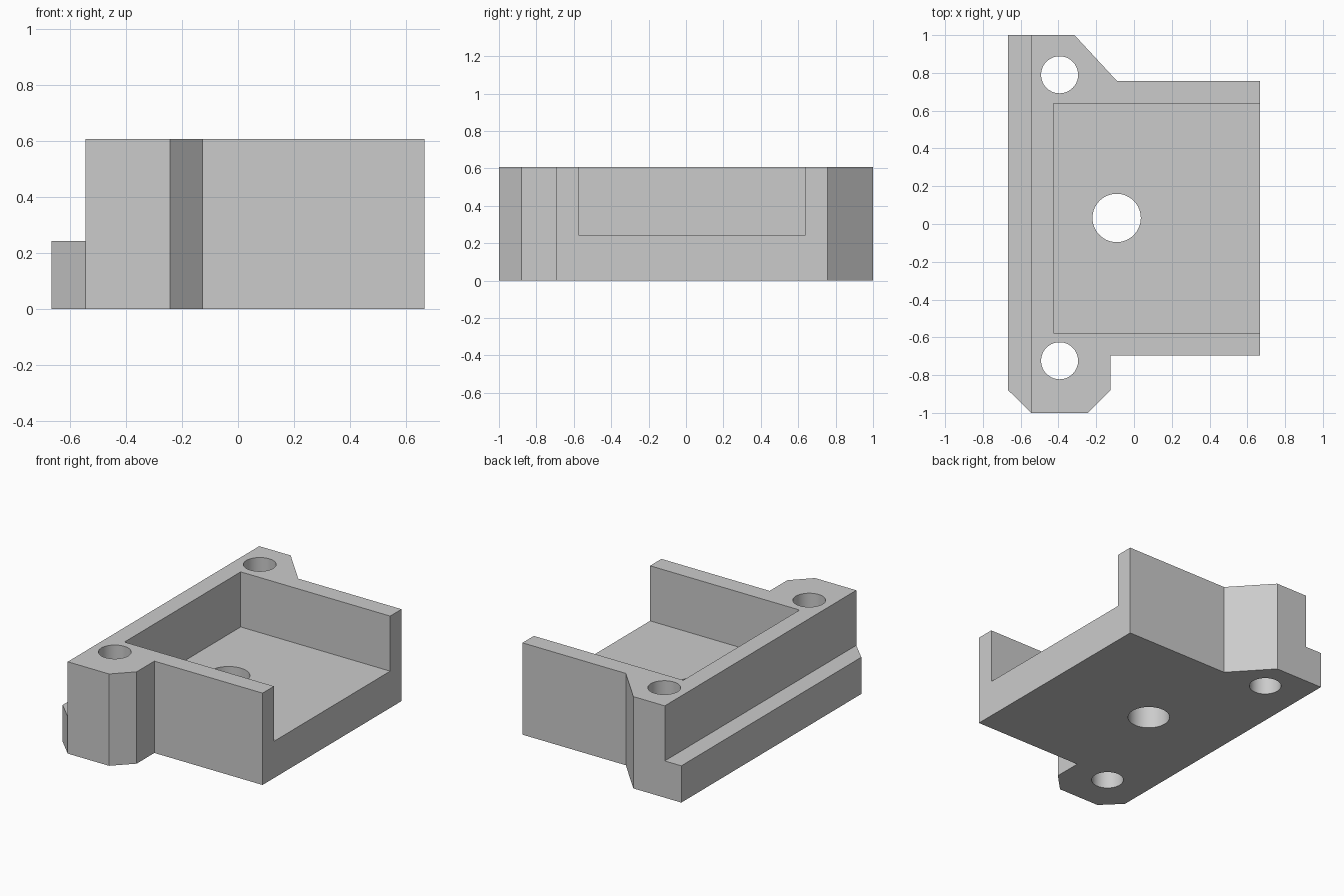
import bpy
import bmesh

cube = bpy.data.objects.get("Cube")
if cube:
    bpy.data.objects.remove(cube, do_unlink=True)

HEIGHT, STEP = 0.607, 0.243

grey = bpy.data.materials.new("plain grey")
grey.use_nodes = True
grey.diffuse_color = (0.6, 0.6, 0.6, 1)
grey.node_tree.nodes["Principled BSDF"].inputs["Base Color"].default_value = (0.6, 0.6, 0.6, 1)


def extrude_profile(name, points, z0, z1):
    """Solid prism from a plan outline."""
    bm = bmesh.new()
    face = bm.faces.new([bm.verts.new((x, y, z0)) for x, y in points])
    top = bmesh.ops.extrude_face_region(bm, geom=[face])["geom"]
    bmesh.ops.translate(bm, vec=(0, 0, z1 - z0),
                        verts=[v for v in top if isinstance(v, bmesh.types.BMVert)])
    bmesh.ops.recalc_face_normals(bm, faces=bm.faces)
    mesh = bpy.data.meshes.new(name)
    bm.to_mesh(mesh)
    bm.free()
    mesh.materials.append(grey)
    obj = bpy.data.objects.new(name, mesh)
    bpy.context.collection.objects.link(obj)
    return obj


def rectangle(x0, x1, y0, y1):
    return [(x0, y0), (x1, y0), (x1, y1), (x0, y1)]


# Bracket body with its two mounting ears
body = extrude_profile("bracket_body", [
    (-0.666, 1), (-0.315, 1), (-0.09, 0.757), (0.666, 0.757), (0.666, -0.695),
    (-0.125, -0.695), (-0.125, -0.88), (-0.243, -1), (-0.545, -1), (-0.666, -0.88),
], 0, HEIGHT)

# Open tray pocket and the low ledge along the side
cutters = [
    extrude_profile("pocket_cutter", rectangle(-0.427, 1, -0.576, 0.638), STEP, 1),
    extrude_profile("ledge_cutter", rectangle(-1, -0.545, -1.2, 1.2), STEP, 1),
]

# Two screw holes and the larger floor hole
for name, x, y, radius in (("rear_hole", -0.394, 0.79, 0.098),
                           ("front_hole", -0.394, -0.724, 0.098),
                           ("floor_hole", -0.092, 0.032, 0.128)):
    bpy.ops.mesh.primitive_cylinder_add(vertices=64, radius=radius, depth=2, location=(x, y, 0))
    hole = bpy.context.object
    hole.name = name + "_cutter"
    hole.data.materials.append(grey)
    cutters.append(hole)

for cutter in cutters:
    mod = body.modifiers.new(cutter.name, "BOOLEAN")
    mod.operation, mod.solver, mod.object = "DIFFERENCE", "EXACT", cutter

# Bake the cuts, then drop the cutters
bpy.ops.object.select_all(action="DESELECT")
body.select_set(True)
bpy.context.view_layer.objects.active = body
for mod in list(body.modifiers):
    bpy.ops.object.modifier_apply(modifier=mod.name)
for cutter in cutters:
    bpy.data.objects.remove(cutter, do_unlink=True)
bpy.ops.object.shade_smooth_by_angle()
